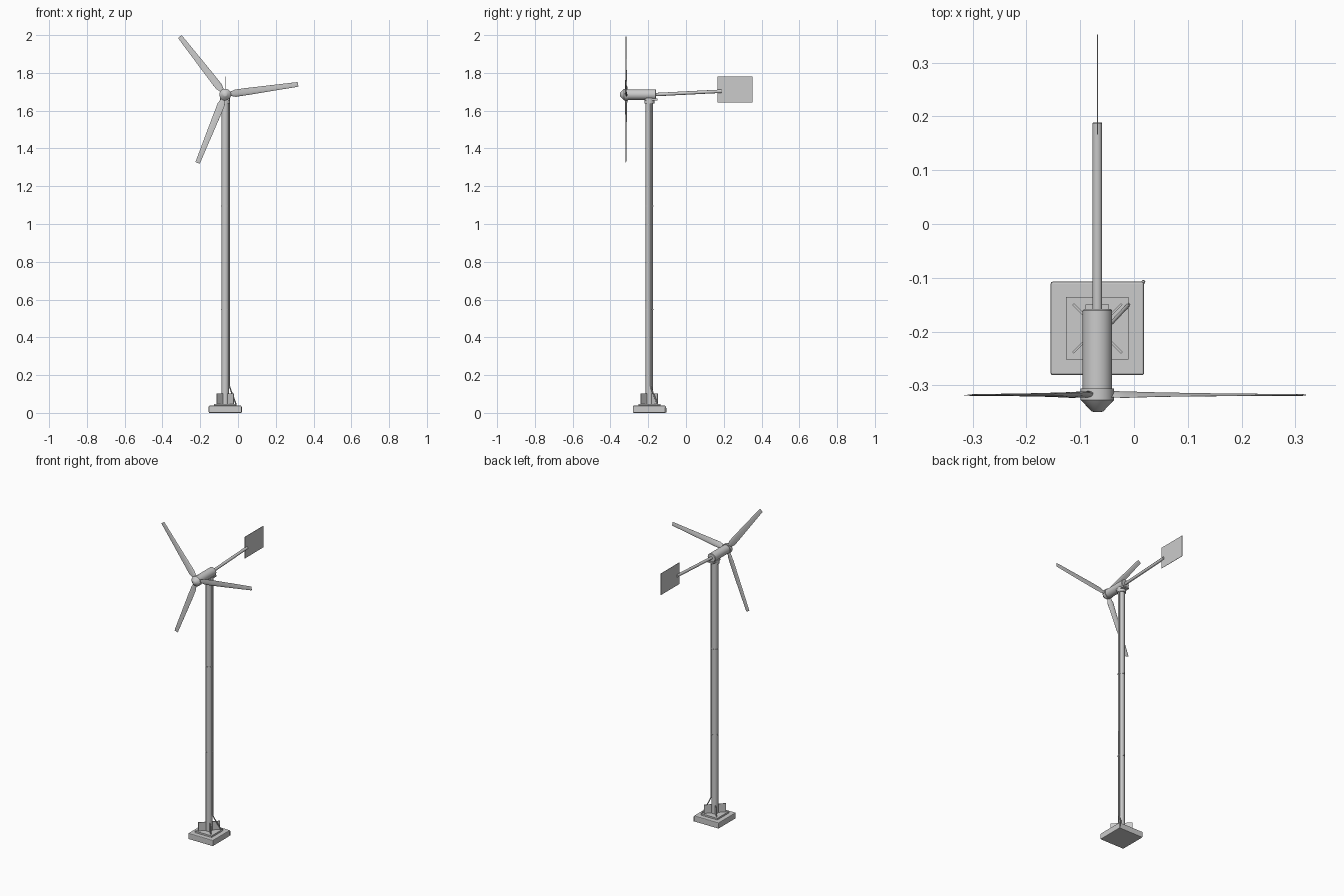
import bpy, bmesh
from math import cos, sin, pi, radians
from mathutils import Vector, Matrix

if "Cube" in bpy.data.objects:
    bpy.data.objects.remove(bpy.data.objects["Cube"])

CX, CY = -0.068, -0.194      # mast axis
HZ = 1.685                   # rotor axis height
HUB_Y = -0.318


def finish(bm, name, smooth=False):
    bmesh.ops.recalc_face_normals(bm, faces=bm.faces)
    me = bpy.data.meshes.new(name)
    bm.to_mesh(me)
    bm.free()
    ob = bpy.data.objects.new(name, me)
    bpy.context.collection.objects.link(ob)
    if smooth:
        bpy.context.view_layer.objects.active = ob
        ob.select_set(True)
        bpy.ops.object.shade_smooth_by_angle(angle=radians(35))
        ob.select_set(False)
    return ob


def box(name, lo, hi, bevel=0.0):
    lo, hi = Vector(lo), Vector(hi)
    bm = bmesh.new()
    bmesh.ops.create_cube(bm, size=1)
    for v in bm.verts:
        v.co = Vector(a * b for a, b in zip(v.co, hi - lo)) + (lo + hi) / 2
    ob = finish(bm, name)
    if bevel:
        m = ob.modifiers.new("bevel", "BEVEL")
        m.width, m.segments = bevel, 2
    return ob


def lathe(name, profile, start, end, sides=32):
    """Revolve (radius, distance) pairs around the line start -> end, capped."""
    start = Vector(start)
    axis = (Vector(end) - start).normalized()
    rot = axis.to_track_quat('Z', 'Y')
    bm = bmesh.new()
    rings = [[bm.verts.new(start + rot @ Vector((r * cos(2 * pi * i / sides), r * sin(2 * pi * i / sides), d)))
              for i in range(sides)] for r, d in profile]
    bridge(bm, rings)
    return finish(bm, name, True)


def bridge(bm, rings):
    n = len(rings[0])
    for a, b in zip(rings, rings[1:]):
        for i in range(n):
            j = (i + 1) % n
            bm.faces.new((a[i], a[j], b[j], b[i]))
    bm.faces.new(rings[0])
    bm.faces.new(rings[-1])


def rod(name, a, b, r, sides=24):
    return lathe(name, [(r, 0), (r, (Vector(b) - Vector(a)).length)], a, b, sides)


# Stepped foundation
box("foundation", (CX - .087, CY - .087, 0), (CX + .087, CY + .087, .038), .004)
box("base_plate", (CX - .058, CY - .058, .036), (CX + .058, CY + .058, .048))

# Diagonal gusset fins around the foot of the mast
for k in range(4):
    f = box(f"gusset_{k + 1}", (.012, -.002, .046), (.064, .002, .102))
    f.data.transform(Matrix.Translation((CX, CY, 0)) @ Matrix.Rotation(radians(45 + 90 * k), 4, 'Z'))

# Mast in three sections with joint rings
R = .0195
rod("mast", (CX, CY, .045), (CX, CY, 1.655), R, 32)
for k, z in enumerate((.548, 1.095)):
    rod(f"mast_joint_{k + 1}", (CX, CY, z - .003), (CX, CY, z + .003), R + .002, 32)

# Earth cable down the mast, through the foundation and out at the corner
cable = bpy.data.curves.new("earth_cable", 'CURVE')
cable.dimensions = '3D'
cable.bevel_depth, cable.bevel_resolution, cable.use_fill_caps = .0035, 2, True
pts = [(-.047, -.187, 1.645), (-.047, -.187, .145), (-.041, -.183, .128), (-.012, -.152, .05),
       (-.010, -.148, .03), (.0175, -.1075, .03), (.0175, -.1075, .003)]
sp = cable.splines.new('POLY')
sp.points.add(len(pts) - 1)
for p, c in zip(sp.points, pts):
    p.co = (*c, 1)
bpy.context.collection.objects.link(bpy.data.objects.new("earth_cable", cable))

# Yaw bearing under the nacelle
rod("yaw_collar", (CX, CY, 1.638), (CX, CY, 1.668), .026, 32)
box("yaw_plate", (CX - .022, CY - .024, 1.655), (CX + .022, -.150, 1.664))

# Nacelle body with chamfered rear, hub and nose cone
lathe("nacelle", [(.025, 0), (.0275, .003), (.0275, .148)], (CX, -.158, HZ), (CX, -1, HZ))
lathe("hub_nose", [(.031, 0), (.031, .021), (.011, .042), (.008, .043)],
      (CX, -.306, HZ), (CX, -1, HZ), 24)

# Three twisted, tapered aerofoil blades: (radius, chord, thickness, twist)
STATIONS = [(.015, .020, .012, 20), (.035, .028, .011, 18), (.055, .040, .009, 14), (.12, .038, .007, 9),
            (.22, .033, .005, 6), (.32, .028, .004, 3), (.385, .025, .003, 2), (.390, .022, .002, 2)]
FOIL = [(-.5, 0), (-.42, .3), (-.25, .5), (0, .45), (.25, .25), (.5, .03),
        (.5, -.03), (.25, -.25), (0, -.4), (-.25, -.45), (-.42, -.28)]
for k in range(3):
    bm = bmesh.new()
    rings = []
    for r, chord, thick, twist in STATIONS:
        t = radians(twist)
        ring = []
        for u, w in FOIL:
            c, h = u * chord, w * thick
            ring.append(bm.verts.new((r, h * cos(t) - c * sin(t), c * cos(t) + h * sin(t))))
        rings.append(ring)
    bridge(bm, rings)
    bm.transform(Matrix.Translation((CX, HUB_Y, HZ)) @ Matrix.Rotation(-radians(8 + 120 * k), 4, 'Y'))
    finish(bm, f"blade_{k + 1}", True)

# Tail boom and flat vane
rod("tail_boom", (CX, -.165, 1.685), (CX, .188, 1.703), .009)
box("tail_vane", (CX - .001, .166, 1.643), (CX + .001, .352, 1.780))
